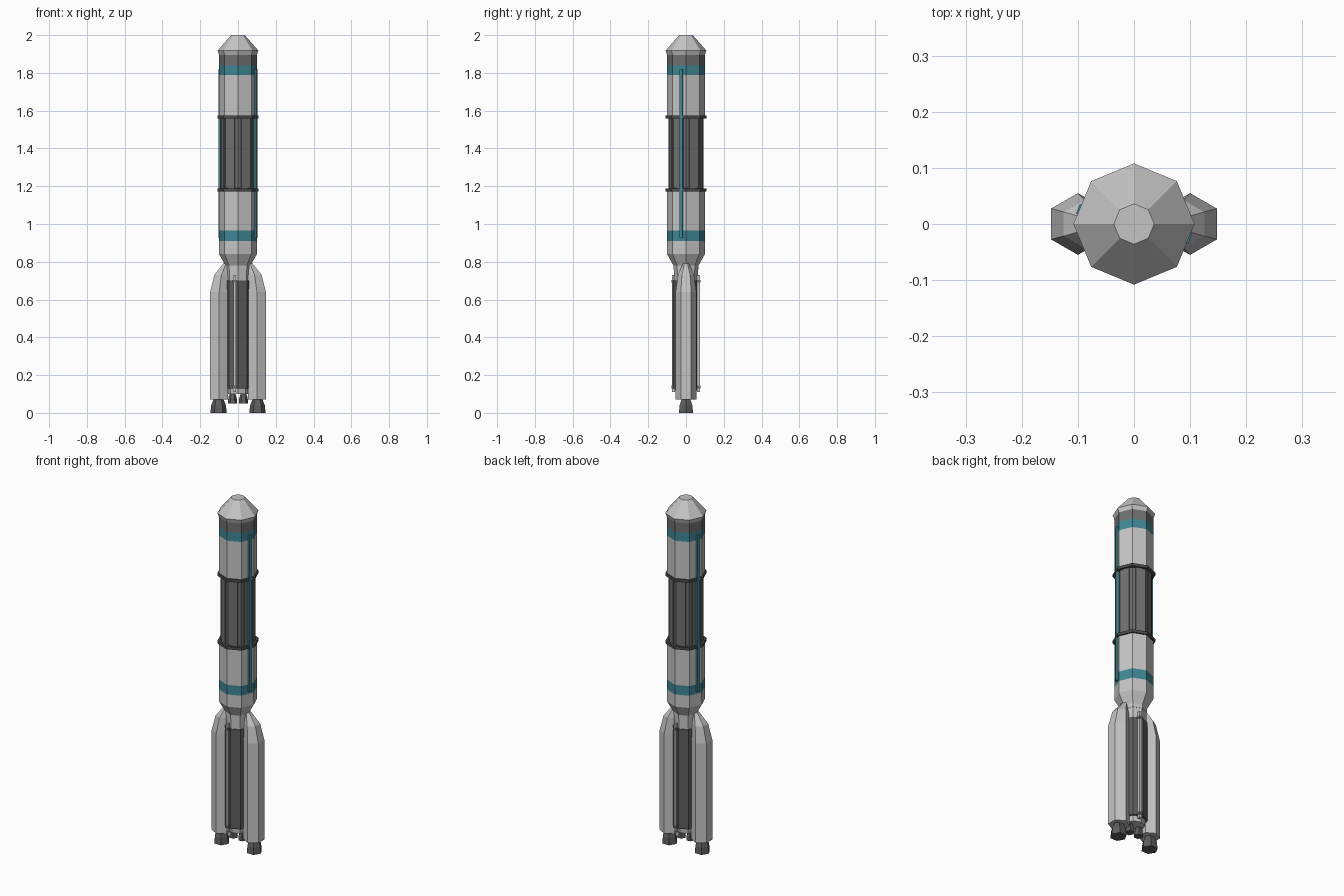
import bpy, math
from math import cos, sin, pi
from mathutils import Matrix, Vector

if "Cube" in bpy.data.objects:
    bpy.data.objects.remove(bpy.data.objects["Cube"])


def material(name, rgb):
    m = bpy.data.materials.new(name)
    m.diffuse_color = (*rgb, 1)
    m.use_nodes = True
    m.node_tree.nodes["Principled BSDF"].inputs["Base Color"].default_value = m.diffuse_color
    return m


LIGHT = material("light grey", (0.56, 0.56, 0.56))
DARK = material("dark grey", (0.16, 0.16, 0.16))
CORE = material("core charcoal", (0.11, 0.11, 0.11))
BLACK = material("ring charcoal", (0.07, 0.07, 0.07))
METAL = material("nozzle grey", (0.11, 0.11, 0.11))
TEAL = material("teal", (0.05, 0.24, 0.30))


def add_mesh(name, verts, faces, mats):
    me = bpy.data.meshes.new(name)
    me.from_pydata(verts, [], faces)
    for m in mats:
        me.materials.append(m)
    ob = bpy.data.objects.new(name, me)
    bpy.context.collection.objects.link(ob)
    return ob


def loft(name, rings, mat, sides=8, start=0.0, y=0.0):
    """Stack of polygons: rings are (z, radius, centre x)."""
    verts = [(cx + r * cos(start + 2 * pi * k / sides),
              y + r * sin(start + 2 * pi * k / sides), z)
             for z, r, cx in rings for k in range(sides)]
    n = len(rings)
    faces = [(i * sides + k, i * sides + (k + 1) % sides,
              (i + 1) * sides + (k + 1) % sides, (i + 1) * sides + k)
             for i in range(n - 1) for k in range(sides)]
    faces.append(tuple(reversed(range(sides))))
    faces.append(tuple(range((n - 1) * sides, n * sides)))
    return add_mesh(name, verts, faces, [mat])


def plate(name, radius, angle, shift, size, z0, z1, mat):
    """Upright box: outward distance, facing angle, sideways shift, (depth, width)."""
    d, w = size
    rot = Matrix.Rotation(angle, 4, 'Z')
    verts = [rot @ Vector((radius + a * d / 2, shift + b * w / 2, z))
             for z in (z0, z1) for a, b in ((-1, -1), (1, -1), (1, 1), (-1, 1))]
    faces = [(3, 2, 1, 0), (4, 5, 6, 7), (0, 1, 5, 4),
             (1, 2, 6, 5), (2, 3, 7, 6), (3, 0, 4, 7)]
    return add_mesh(name, verts, faces, [mat])


# Upper body with colour bands chosen by height
body = loft("upper_body", [(0.76, 0.066, 0), (0.78, 0.066, 0), (0.84, 0.1, 0), (0.91, 0.1, 0),
                           (0.965, 0.1, 0), (1.18, 0.1, 0), (1.19, 0.092, 0), (1.56, 0.092, 0),
                           (1.57, 0.1, 0), (1.79, 0.1, 0), (1.84, 0.1, 0), (1.91, 0.1, 0)], LIGHT)
body.data.materials.append(TEAL)
body.data.materials.append(DARK)
for f in body.data.polygons:
    z = f.center.z
    if 0.91 < z < 0.965 or 1.79 < z < 1.84:
        f.material_index = 1
    elif 1.17 < z < 1.575 or 1.84 < z < 1.909:
        f.material_index = 2

# Nose cap and dark collars
loft("nose_cap", [(1.895, 0.1, 0), (1.918, 0.108, 0), (2.0, 0.036, 0)], LIGHT)
for z in (1.18, 1.567):
    loft("collar", [(z - 0.008, 0.108, 0), (z + 0.008, 0.108, 0)], BLACK)

# Raised panels on the dark middle section
flat = cos(pi / 8)
for k in range(8):
    plate("middle_panel", 0.092 * flat, pi / 8 + k * pi / 4, 0, (0.01, 0.036), 1.188, 1.56, DARK)

# Lower core: light ends, dark middle
loft("core_top", [(0.70, 0.064, 0), (0.77, 0.064, 0)], LIGHT)
loft("core_middle", [(0.13, 0.069, 0), (0.70, 0.069, 0)], CORE)
loft("core_base", [(0.10, 0.055, 0), (0.13, 0.058, 0)], LIGHT)

# Paired details, repeated by a half turn
for turn in (0, pi):
    # Teal cable duct along the upper body
    plate("cable_duct", 0.0955, turn - pi / 8, 0.013, (0.014, 0.018), 0.925, 1.82, TEAL)
    # Light feed pipe on the core with two brackets
    plate("feed_pipe", 0.067, turn - pi / 2, -0.018, (0.016, 0.014), 0.11, 0.73, LIGHT)
    for z in (0.13, 0.69):
        plate("pipe_bracket", 0.067, turn - pi / 2, -0.018, (0.021, 0.02), z, z + 0.014, DARK)

# Side boosters and engines
for s in (-1, 1):
    loft("side_booster", [(0.07, 0.055, s * 0.1), (0.64, 0.055, s * 0.1),
                          (0.73, 0.043, s * 0.088), (0.79, 0.016, s * 0.064)],
         LIGHT, 6, pi / 6)
    loft("booster_nozzle", [(0, 0.043, s * 0.103), (0.04, 0.039, s * 0.103),
                            (0.072, 0.026, s * 0.103)], METAL, 6)
    loft("core_nozzle", [(0.05, 0.025, s * 0.029), (0.08, 0.022, s * 0.029),
                         (0.105, 0.013, s * 0.029)], METAL, 6)
